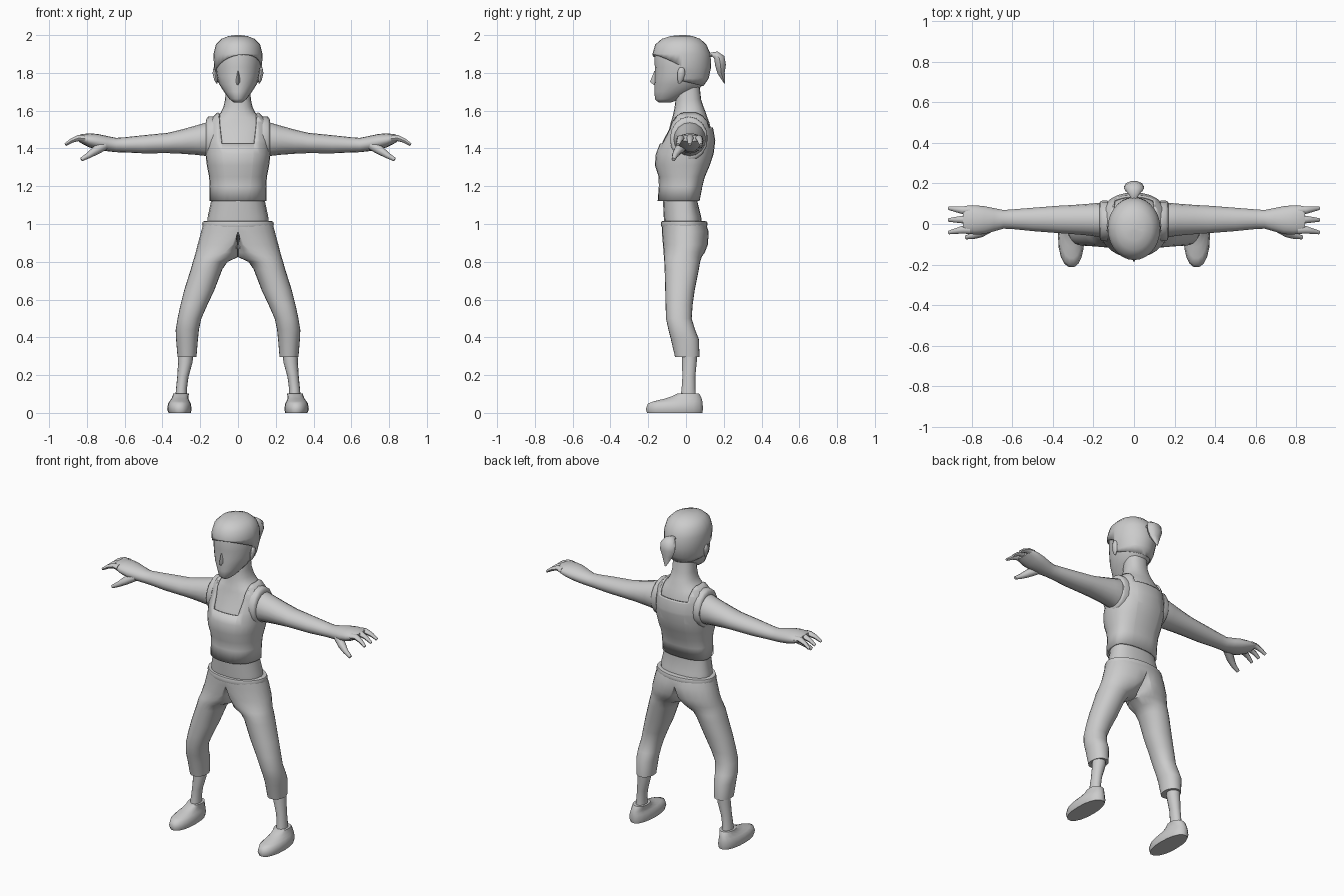
import bpy, bmesh, math
from mathutils import Vector

grey = bpy.data.materials.new("light_grey")
grey.diffuse_color = (0.6, 0.6, 0.6, 1)


def finish(name, bm, mirror=False, angle=50):
    bmesh.ops.recalc_face_normals(bm, faces=bm.faces)
    me = bpy.data.meshes.new(name)
    bm.to_mesh(me)
    bm.free()
    me.materials.append(grey)
    ob = bpy.data.objects.new(name, me)
    bpy.context.collection.objects.link(ob)
    bpy.ops.object.select_all(action='DESELECT')
    ob.select_set(True)
    bpy.context.view_layer.objects.active = ob
    bpy.ops.object.shade_smooth_by_angle(angle=math.radians(angle))
    if mirror:
        ob.modifiers.new("mirror", 'MIRROR').use_clip = True
    return ob


def skin(rings, caps=True):
    """Join rings of points into a tube."""
    bm = bmesh.new()
    vs = [[bm.verts.new(p) for p in r] for r in rings]
    n = len(vs[0])
    for a, b in zip(vs, vs[1:]):
        for i in range(n):
            bm.faces.new((a[i], a[(i + 1) % n], b[(i + 1) % n], b[i]))
    if caps:
        bm.faces.new(vs[0])
        bm.faces.new(vs[-1])
    return bm


def oval(lo_u, mid_u, hi_u, lo_v, mid_v, hi_v, n=20, power=2.0):
    """Oval whose four sides reach out by different amounts."""
    pts = []
    for i in range(n):
        a = 2 * math.pi * i / n
        c, s = math.cos(a), math.sin(a)
        u = math.copysign(abs(c) ** (2 / power), c)
        v = math.copysign(abs(s) ** (2 / power), s)
        pts.append((mid_u + u * (hi_u - mid_u if c > 0 else mid_u - lo_u),
                    mid_v + v * (hi_v - mid_v if s > 0 else mid_v - lo_v)))
    return pts


def stack(rows, n=20, power=2.0, caps=True):
    """Rows: z, x low/mid/high, y front/mid/back."""
    return skin([[(x, y, r[0]) for x, y in oval(*r[1:], n, power)] for r in rows], caps)


def centred(rows):
    return [(z, -w, 0, w, f, m, b) for z, w, f, m, b in rows]


def tube(path, side=(1, 0, 0), flat=1.0, n=10):
    """Path points: x, y, z, radius."""
    rings, side = [], Vector(side)
    for i, p in enumerate(path):
        a, b = path[max(i - 1, 0)], path[min(i + 1, len(path) - 1)]
        d = (Vector(b[:3]) - Vector(a[:3])).normalized()
        s = (side - d * side.dot(d)).normalized()
        t = d.cross(s)
        rings.append([Vector(p[:3]) + p[3] * (s * math.cos(k * math.tau / n)
                      + t * flat * math.sin(k * math.tau / n)) for k in range(n)])
    return skin(rings)


def cut(bm, planes, drop):
    """Slice along planes, then drop faces chosen by a rule on their centre."""
    for co, no in planes:
        bmesh.ops.bisect_plane(bm, geom=bm.verts[:] + bm.edges[:] + bm.faces[:],
                               plane_co=co, plane_no=no, dist=1e-5)
    bad = [f for f in bm.faces if drop(f.calc_center_median())]
    bmesh.ops.delete(bm, geom=bad, context='FACES')


def thicken(ob, t):
    m = ob.modifiers.new("thickness", 'SOLIDIFY')
    m.thickness, m.offset = t, -1


# Torso and neck
finish("torso", stack(centred([
    (.97, .165, -.11, 0, .09), (1.04, .16, -.118, 0, .08), (1.12, .143, -.122, 0, .06),
    (1.2, .14, -.13, 0, .075), (1.25, .143, -.135, 0, .09), (1.31, .155, -.152, 0, .115),
    (1.37, .163, -.148, 0, .135), (1.44, .163, -.122, 0, .143), (1.5, .162, -.09, 0, .133),
    (1.54, .15, -.08, .01, .123), (1.565, .12, -.072, .015, .113), (1.59, .092, -.066, .02, .105),
    (1.62, .077, -.06, .02, .093), (1.66, .068, -.055, .015, .08), (1.75, .064, -.05, .01, .07)]),
    power=2.3))

# Cropped top with a square front neckline and shallow back scoop
bm = stack(centred([
    (1.122, .152, -.15, 0, .072), (1.2, .15, -.144, 0, .087), (1.25, .153, -.145, 0, .1),
    (1.31, .165, -.165, 0, .126), (1.37, .172, -.16, 0, .146), (1.44, .172, -.133, 0, .155),
    (1.5, .171, -.1, 0, .145), (1.54, .16, -.09, .01, .134), (1.57, .13, -.081, .015, .124),
    (1.6, .098, -.074, .02, .114)]), n=28, power=2.3, caps=False)
cut(bm, [((.095, 0, 1.5), (1, 0, -.1)), ((-.095, 0, 1.5), (1, 0, .1)), ((0, 0, 1.425), (0, 0, 1)),
         ((0, 0, 1.51), (0, 0, 1)), ((0, .01, 0), (0, 1, 0)), ((0, 0, 1.59), (0, 0, 1))],
    lambda c: c.z > 1.59 or (abs(c.x) < .095 + .1 * (c.z - 1.5)
                             and c.z > (1.425 if c.y < .01 else 1.51)))
thicken(finish("cropped_top", bm), .012)


def along_x(rows, n=16):
    """Rows: x, z low/high, y low/high."""
    return skin([[(x, y, z) for y, z in oval(y0, (y0 + y1) / 2, y1, z0, (z0 + z1) / 2, z1, n)]
                 for x, z0, z1, y0, y1 in rows])


# Armhole trim
finish("armhole_trim", along_x([
    (.13, 1.335, 1.57, -.085, .115), (.158, 1.335, 1.568, -.085, .115),
    (.168, 1.345, 1.555, -.077, .11), (.17, 1.36, 1.54, -.06, .1)]), mirror=True)

# Arm with palm
finish("arm", along_x([
    (.12, 1.35, 1.545, -.06, .1), (.17, 1.36, 1.537, -.065, .105), (.22, 1.366, 1.522, -.057, .1),
    (.3, 1.372, 1.5, -.05, .094), (.37, 1.375, 1.483, -.045, .09), (.5, 1.374, 1.47, -.035, .08),
    (.6, 1.379, 1.459, -.025, .072), (.645, 1.38, 1.456, -.023, .069), (.69, 1.385, 1.465, -.036, .078),
    (.74, 1.393, 1.476, -.05, .088), (.785, 1.405, 1.48, -.052, .092), (.825, 1.425, 1.476, -.046, .09),
    (.845, 1.437, 1.47, -.038, .084)]), mirror=True)

# Fingers and thumb
for i, (y0, y1) in enumerate([(-.028, -.042), (.022, .02), (.068, .078)]):
    finish("finger_%d" % (i + 1), tube([
        (.81, y0, 1.452, .022), (.845, y0, 1.455, .019), (.88, (y0 + y1) / 2, 1.442, .014),
        (.914, y1, 1.42, .009)], side=(0, 1, 0), flat=.85, n=8), mirror=True)
finish("thumb", tube([
    (.71, -.015, 1.415, .026), (.755, -.043, 1.388, .023), (.79, -.058, 1.364, .016),
    (.83, -.066, 1.341, .01)], side=(0, 1, 0), n=8), mirror=True)

# Pants: hips open at the centre line, splitting into legs below
bm = stack([
    (1.005, 0, 0, .183, -.128, 0, .105), (.96, 0, 0, .195, -.128, 0, .12),
    (.89, 0, .03, .214, -.122, 0, .116), (.85, 0, .07, .224, -.119, -.01, .1),
    (.825, 0, .11, .231, -.117, -.015, .083), (.8, .055, .145, .239, -.115, -.02, .075),
    (.76, .083, .165, .25, -.113, -.02, .068), (.65, .125, .205, .285, -.11, -.03, .046),
    (.57, .163, .237, .305, -.108, -.035, .035), (.5, .194, .258, .32, -.106, -.037, .03),
    (.44, .207, .268, .33, -.093, -.02, .048), (.39, .212, .27, .328, -.08, 0, .068),
    (.295, .22, .27, .32, -.058, .005, .072)], n=24, power=2.15)
cut(bm, [], lambda c: c.x < 1e-4)
finish("pants", bm, mirror=True)

# Waistband
finish("waistband", stack(centred([
    (.985, .186, -.13, 0, .11), (1.0, .19, -.134, 0, .115), (1.014, .186, -.13, 0, .11),
    (1.016, .165, -.115, 0, .09)]), n=28))

# Bare ankle and shoe
finish("ankle", stack([
    (.34, .235, .275, .315, -.02, .02, .06), (.27, .24, .277, .317, -.022, .02, .058),
    (.19, .262, .292, .322, -.02, .015, .05), (.13, .27, .3, .328, -.024, .012, .05),
    (.08, .27, .3, .332, -.03, .01, .055)], n=14), mirror=True)
finish("shoe", stack([
    (0, .25, .308, .368, -.208, -.06, .088), (.02, .245, .308, .375, -.215, -.06, .092),
    (.05, .25, .308, .37, -.203, -.06, .09), (.062, .257, .308, .362, -.17, -.04, .088),
    (.075, .262, .306, .353, -.115, -.01, .084), (.09, .262, .304, .346, -.07, .01, .078),
    (.102, .258, .302, .344, -.047, .012, .07)], n=18, power=2.2), mirror=True)

# Head
finish("head", stack(centred([
    (1.643, .022, -.145, -.11, -.08), (1.662, .046, -.165, -.1, -.03), (1.7, .074, -.166, -.06, .05),
    (1.74, .1, -.167, -.04, .095), (1.78, .112, -.165, -.03, .115), (1.83, .12, -.165, -.02, .124),
    (1.9, .122, -.168, -.02, .122), (1.95, .108, -.152, -.02, .1), (1.985, .06, -.09, -.02, .05)])))
finish("nose", skin([[(-.008, -.155, 1.81), (.008, -.155, 1.81), (0, -.168, 1.81)],
                     [(-.016, -.155, 1.755), (.016, -.155, 1.755), (0, -.191, 1.752)],
                     [(-.01, -.155, 1.735), (.01, -.155, 1.735), (0, -.168, 1.735)]]))

# Hair cap, cut along a hairline that sweeps back to the ears and round the nape
bm = stack(centred([
    (1.7, .085, -.165, -.03, .062), (1.73, .104, -.172, -.03, .092), (1.77, .117, -.176, -.03, .12),
    (1.83, .127, -.176, -.02, .133), (1.9, .13, -.178, -.02, .13), (1.95, .117, -.163, -.02, .108),
    (1.98, .088, -.128, -.02, .075), (1.995, .05, -.082, -.02, .035), (2.0, .012, -.03, -.02, 0)]),
    n=28)
bm.faces.ensure_lookup_table()
bmesh.ops.delete(bm, geom=[bm.faces[-2]], context='FACES')
cut(bm, [((0, -.03, 1.82), (-.15, .5, 1)), ((0, -.03, 1.76), (0, .25, 1)), ((0, -.03, 0), (0, 1, 0))],
    lambda c: c.z < (1.82 - .5 * (c.y + .03) + .15 * c.x if c.y < -.03
                     else 1.76 - .25 * (c.y + .03)))
thicken(finish("hair", bm), .01)

# Ears
finish("ear", tube([(.112, -.035, 1.745, .006), (.117, -.03, 1.765, .016), (.122, -.025, 1.8, .021),
                    (.122, -.022, 1.825, .014), (.12, -.022, 1.832, .004)],
                   side=(0, 1, 0), flat=.6, n=8), mirror=True)

# Ponytail
finish("ponytail", tube([
    (0, .115, 1.89, .02), (0, .138, 1.897, .02), (0, .158, 1.895, .036), (0, .177, 1.877, .05),
    (0, .183, 1.84, .05), (0, .186, 1.8, .034), (0, .205, 1.745, .005)], flat=.6, n=10))
